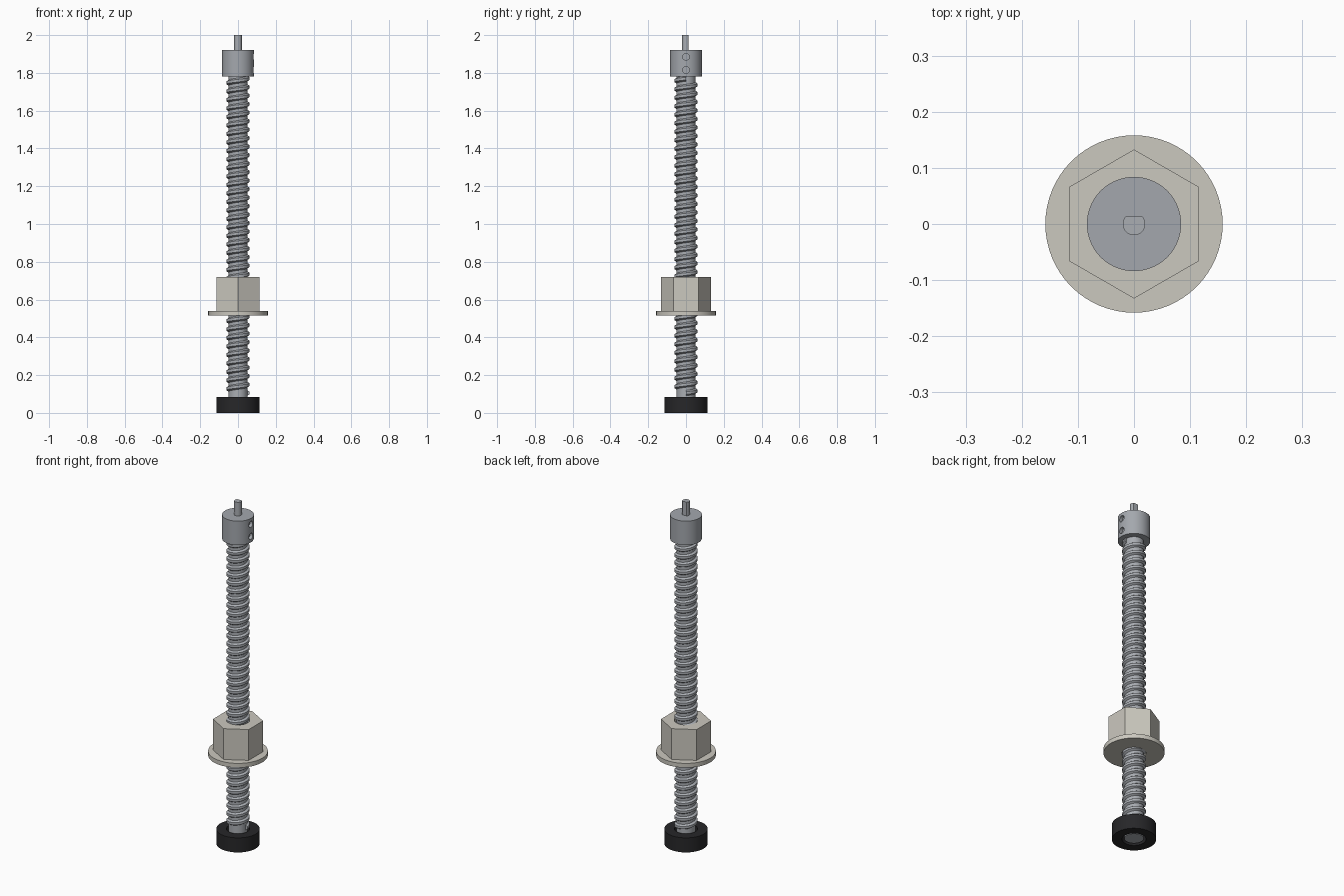
import bpy, bmesh, math

if "Cube" in bpy.data.objects:
    bpy.data.objects.remove(bpy.data.objects["Cube"])


def material(name, rgb):
    m = bpy.data.materials.new(name)
    m.diffuse_color = (*rgb, 1)
    m.use_nodes = True
    m.node_tree.nodes["Principled BSDF"].inputs["Base Color"].default_value = m.diffuse_color
    return m


STEEL = material("steel", (0.40, 0.42, 0.45))
ALLOY = material("alloy", (0.37, 0.39, 0.42))
NUT = material("nut_ivory", (0.60, 0.58, 0.52))
BLACK = material("black", (0.02, 0.02, 0.022))


def finish(name, bm, mat):
    bmesh.ops.recalc_face_normals(bm, faces=bm.faces)
    me = bpy.data.meshes.new(name)
    bm.to_mesh(me)
    bm.free()
    ob = bpy.data.objects.new(name, me)
    bpy.context.collection.objects.link(ob)
    if mat:
        me.materials.append(mat)
    bpy.ops.object.select_all(action='DESELECT')
    ob.select_set(True)
    bpy.context.view_layer.objects.active = ob
    bpy.ops.object.shade_smooth_by_angle(angle=math.radians(30))
    return ob


def ring(r, n, turn=0):
    return [(r * math.cos(turn + 2 * math.pi * i / n),
             r * math.sin(turn + 2 * math.pi * i / n)) for i in range(n)]


def prism(name, outline, z0, z1, mat, bore=None):
    """Extrude an outline; an optional bore outline has the same point count."""
    bm = bmesh.new()
    n = len(outline)

    def loop(pts, z):
        return [bm.verts.new((x, y, z)) for x, y in pts]

    loops = [loop(outline, z0), loop(outline, z1)]
    if bore:
        loops += [loop(bore, z1), loop(bore, z0)]
        pairs = [(loops[k], loops[(k + 1) % 4]) for k in range(4)]
    else:
        bm.faces.new(loops[0][::-1])
        bm.faces.new(loops[1])
        pairs = [(loops[0], loops[1])]
    for a, b in pairs:
        for i in range(n):
            j = (i + 1) % n
            bm.faces.new((a[i], a[j], b[j], b[i]))
    return finish(name, bm, mat)


def hexagon(apothem, per_side):
    """Hexagon with corners on the y axis, each side split evenly."""
    c = ring(apothem / math.cos(math.pi / 6), 6, math.pi / 6)
    pts = []
    for k in range(6):
        a, b = c[k], c[(k + 1) % 6]
        for s in range(per_side):
            f = s / per_side
            pts.append((a[0] + (b[0] - a[0]) * f, a[1] + (b[1] - a[1]) * f))
    return pts


# Screw core
prism("screw_core", ring(0.05, 48), 0.005, 1.85, STEEL)

# Helical thread: a trapezoid swept around the core
PITCH, TURNS, STEPS = 0.045, 37, 48
PROFILE = [(0.049, -0.015), (0.061, -0.007), (0.061, 0.007), (0.049, 0.015)]
bm = bmesh.new()
prev = first = None
for s in range(TURNS * STEPS + 1):
    t = 2 * math.pi * s / STEPS
    z = 0.105 + PITCH * s / STEPS
    cur = [bm.verts.new((r * math.cos(t), r * math.sin(t), z + dz)) for r, dz in PROFILE]
    if prev:
        for k in range(4):
            j = (k + 1) % 4
            bm.faces.new((prev[k], prev[j], cur[j], cur[k]))
    else:
        first = cur
    prev = cur
bm.faces.new(first)
bm.faces.new(prev[::-1])
finish("screw_thread", bm, STEEL)

# End bearing
prism("end_bearing", ring(0.115, 64), 0, 0.085, BLACK, ring(0.062, 64))

# Flanged hex nut
prism("nut_flange", ring(0.158, 64), 0.515, 0.54, NUT, ring(0.062, 64))
prism("nut_body", hexagon(0.115, 8), 0.54, 0.72, NUT, ring(0.062, 48, math.pi / 6))

# Shaft coupler with two set screw holes on the right side
coupler = prism("shaft_coupler", ring(0.084, 64), 1.78, 1.92, ALLOY)
for i, z in enumerate((1.815, 1.885)):
    bpy.ops.mesh.primitive_cylinder_add(vertices=24, radius=0.018, depth=0.06,
                                        location=(0.095, 0, z),
                                        rotation=(0, math.pi / 2, 0))
    cutter = bpy.context.object
    cutter.name = f"set_screw_cutter_{i + 1}"
    cutter.hide_render = True
    cutter.hide_set(True)
    mod = coupler.modifiers.new(f"set_screw_hole_{i + 1}", 'BOOLEAN')
    mod.operation = 'DIFFERENCE'
    mod.solver = 'EXACT'
    mod.object = cutter

# Motor shaft with a flat on the back
d_outline = [(x, min(y, 0.014)) for x, y in ring(0.02, 48)]
a0 = math.asin(0.014 / 0.02)
span = 2 * math.pi - (math.pi - 2 * a0)
d_outline = [(0.02 * math.cos(math.pi - a0 + span * i / 36),
              0.02 * math.sin(math.pi - a0 + span * i / 36)) for i in range(37)]
prism("motor_shaft", d_outline, 1.90, 2.0, STEEL)
